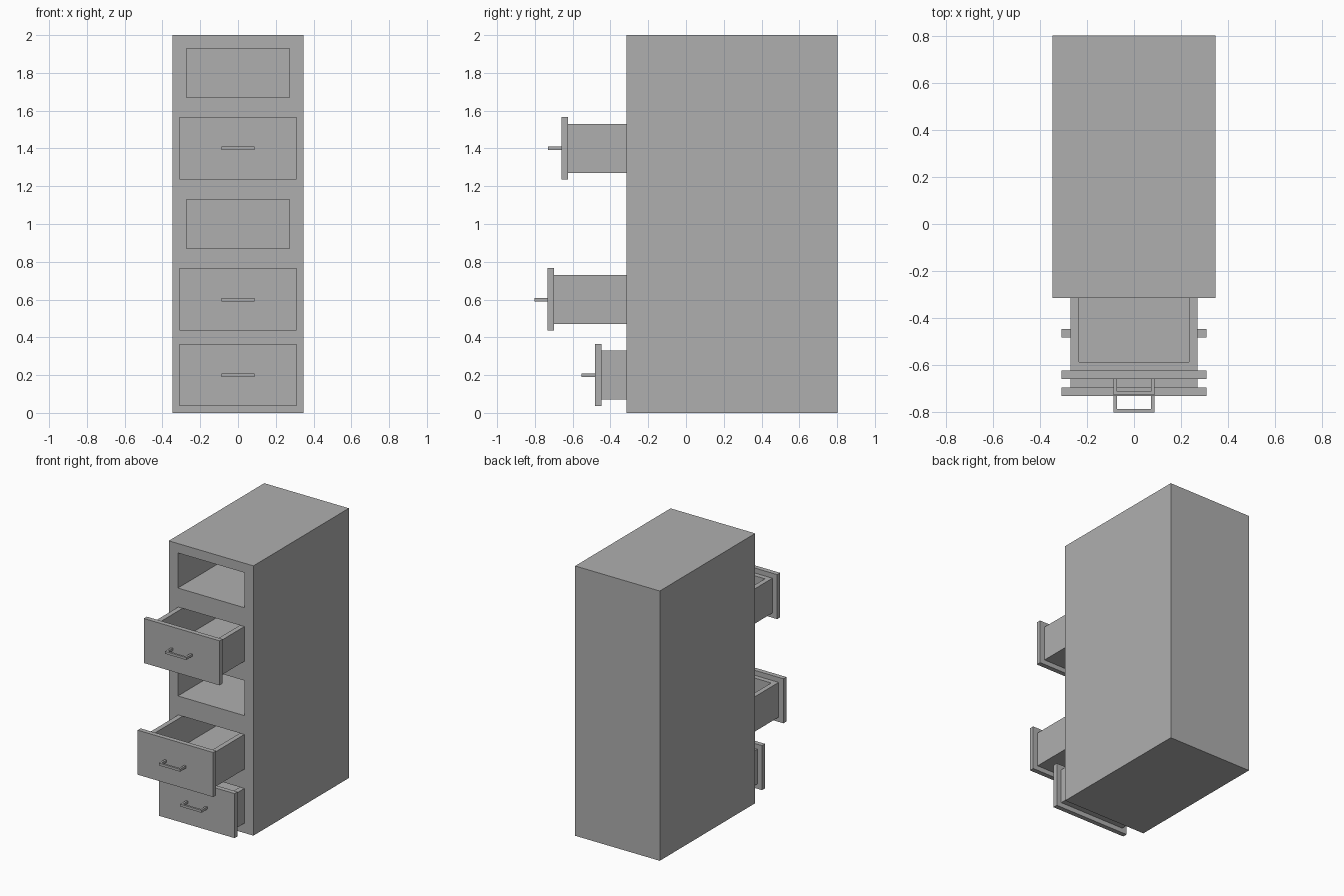
import bpy, bmesh
from mathutils import Matrix, Vector

if "Cube" in bpy.data.objects:
    bpy.data.objects.remove(bpy.data.objects["Cube"])

HW, FRONT, BACK = 0.347, -0.315, 0.803     # cabinet half width, front and back
SLOT_W, SLOT_H, SLOT_D = 0.272, 0.13, 1.045  # slot half width, half height, depth
WALL, PANEL = 0.036, 0.035

grey = bpy.data.materials.new("dark_grey")
grey.diffuse_color = (0.43, 0.43, 0.43, 1)
grey.use_nodes = True
grey.node_tree.nodes["Principled BSDF"].inputs["Base Color"].default_value = grey.diffuse_color


def add_box(bm, x0, x1, y0, y1, z0, z1):
    lo, hi = Vector((x0, y0, z0)), Vector((x1, y1, z1))
    m = Matrix.Translation((lo + hi) / 2) @ Matrix.Diagonal((*(hi - lo), 1))
    return bmesh.ops.create_cube(bm, size=1, matrix=m)["verts"]


def finish(bm, name):
    bmesh.ops.recalc_face_normals(bm, faces=bm.faces[:])
    mesh = bpy.data.meshes.new(name)
    bm.to_mesh(mesh)
    bm.free()
    mesh.materials.append(grey)
    ob = bpy.data.objects.new(name, mesh)
    bpy.context.collection.objects.link(ob)
    return ob


# Cabinet carcass with five drawer slots cut into the front
bm = bmesh.new()
add_box(bm, -HW, HW, FRONT, BACK, 0, 2)
cabinet = finish(bm, "cabinet")

bm = bmesh.new()
for i in range(5):
    z = 0.2 + 0.4 * i
    add_box(bm, -SLOT_W, SLOT_W, FRONT - 0.1, FRONT + SLOT_D, z - SLOT_H, z + SLOT_H)
cutter = finish(bm, "slot_cutter")
cutter.hide_render = True

mod = cabinet.modifiers.new("slots", "BOOLEAN")
mod.operation = "DIFFERENCE"
mod.solver = "EXACT"
mod.object = cutter
bpy.context.view_layer.objects.active = cabinet
bpy.ops.object.modifier_apply(modifier=mod.name)
bpy.data.objects.remove(cutter)


def drawer(label, z, y):
    """Drawer whose front panel face lies at y."""
    # Open tray: inset the top face and sink it
    bm = bmesh.new()
    w, h = SLOT_W - 0.001, SLOT_H - 0.001
    y0 = y + PANEL
    add_box(bm, -w, w, y0, y0 + SLOT_D - 0.005, z - h, z + h)
    bm.normal_update()
    top = max(bm.faces, key=lambda f: f.calc_center_median().z)
    bmesh.ops.inset_region(bm, faces=[top], thickness=WALL, use_even_offset=True)
    ext = bmesh.ops.extrude_discrete_faces(bm, faces=[top])["faces"]
    bmesh.ops.translate(bm, verts=ext[0].verts[:], vec=(0, 0, WALL - 2 * h))
    finish(bm, label + "_drawer_tray")

    # Front panel
    bm = bmesh.new()
    add_box(bm, -0.31, 0.31, y, y + PANEL, z - 0.164, z + 0.166)
    finish(bm, label + "_drawer_front")

    # U-shaped handle extruded from a profile
    half = [(0.087, 0), (0.087, -0.07), (-0.087, -0.07), (-0.087, 0),
            (-0.072, 0), (-0.072, -0.055), (0.072, -0.055), (0.072, 0)]
    bm = bmesh.new()
    face = bm.faces.new([bm.verts.new((px, y + py, z - 0.009)) for px, py in half])
    geom = bmesh.ops.extrude_face_region(bm, geom=[face])["geom"]
    bmesh.ops.translate(bm, vec=(0, 0, 0.018),
                        verts=[g for g in geom if isinstance(g, bmesh.types.BMVert)])
    finish(bm, label + "_drawer_handle")


for label, z, y in (("lower", 0.2, -0.483), ("middle", 0.6, -0.733), ("upper", 1.4, -0.66)):
    drawer(label, z, y)
